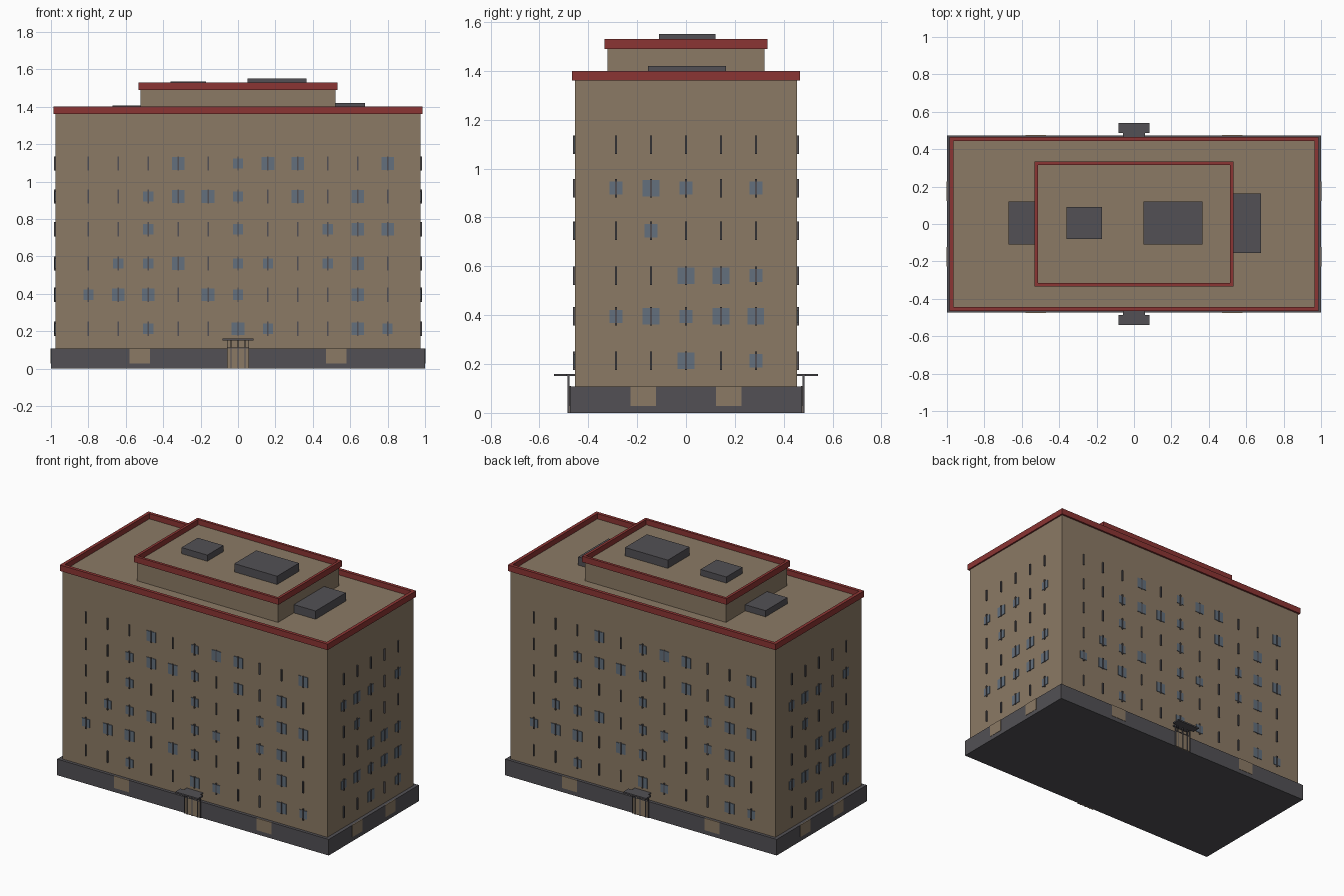
import bpy
import bmesh

cube = bpy.data.objects.get("Cube")
if cube:
    bpy.data.objects.remove(cube, do_unlink=True)


def material(name, r, g, b):
    mat = bpy.data.materials.new(name)
    mat.use_nodes = True
    mat.diffuse_color = (r, g, b, 1)
    mat.node_tree.nodes["Principled BSDF"].inputs["Base Color"].default_value = (r, g, b, 1)
    return mat


WALL = material("tan wall", 0.26, 0.195, 0.13)
DARK = material("dark grey", 0.085, 0.081, 0.09)
RED = material("red trim", 0.26, 0.035, 0.033)
GLASS = material("blue grey glass", 0.125, 0.16, 0.205)


def boxes(name, mat, extents):
    """One object made of boxes, each given as (x0, x1, y0, y1, z0, z1)."""
    bm = bmesh.new()
    for x0, x1, y0, y1, z0, z1 in extents:
        verts = bmesh.ops.create_cube(bm, size=1)["verts"]
        for v in verts:
            v.co.x = x0 if v.co.x < 0 else x1
            v.co.y = y0 if v.co.y < 0 else y1
            v.co.z = z0 if v.co.z < 0 else z1
    mesh = bpy.data.meshes.new(name)
    bm.to_mesh(mesh)
    bm.free()
    mesh.materials.append(mat)
    obj = bpy.data.objects.new(name, mesh)
    bpy.context.collection.objects.link(obj)
    return obj


def block(x, y, z0, z1):
    return (-x, x, -y, y, z0, z1)


def rim(x, y, t, z0, z1):
    """Four walls of thickness t around a rectangle."""
    return [(-x, x, -y, t - y, z0, z1), (-x, x, y - t, y, z0, z1),
            (-x, t - x, t - y, y - t, z0, z1), (x - t, x, t - y, y - t, z0, z1)]


def on_side(side, u0, u1, d0, d1, z0, z1):
    """Box on one facade: u runs to the viewer's right, d is outward distance."""
    return {"front": (u0, u1, -d1, -d0, z0, z1),
            "back": (-u1, -u0, d0, d1, z0, z1),
            "right": (d0, d1, u0, u1, z0, z1),
            "left": (-d1, -d0, -u1, -u0, z0, z1)}[side]


# Main masses
BODY_X, BODY_Y, BASE_X, BASE_Y = 0.976, 0.454, 1.0, 0.474
boxes("base", DARK, [block(BASE_X, BASE_Y, 0, 0.107)])
boxes("main_body", WALL, [block(BODY_X, BODY_Y, 0.1, 1.365)])
boxes("penthouse", WALL, [block(0.52, 0.322, 1.36, 1.495)])
boxes("main_parapet", RED, rim(0.986, 0.466, 0.022, 1.36, 1.4))
boxes("penthouse_parapet", RED, rim(0.532, 0.334, 0.018, 1.49, 1.53))

# Rooftop equipment
boxes("roof_units", DARK, [
    (-0.36, -0.17, -0.08, 0.09, 1.49, 1.536),
    (0.05, 0.365, -0.11, 0.12, 1.49, 1.55),
    (0.515, 0.68, -0.155, 0.163, 1.36, 1.42),
    (-0.67, -0.515, -0.11, 0.12, 1.36, 1.406)])

# Window patterns, bottom floor first: O wide pane, o small pane, . bar only
LONG = ["..o..Oo..Oo", "oOO.Oo...O.", ".ooO.oo.oO.",
        "..o..o..oOO", "..oOOo.O.O.", "...O.oOO..O"]
SHORT = ["..O.o", "oOoOO", "..OOo", ".o...", "oOo.o", "....."]
FLOORS = [0.213, 0.395, 0.562, 0.745, 0.92, 1.097]
HALF = {"O": 0.034, "o": 0.027}

for side in ("front", "back", "right", "left"):
    is_long = side in ("front", "back")
    pattern, pitch = (LONG, 0.16) if is_long else (SHORT, 0.143)
    wall, plinth = (BODY_Y, BASE_Y) if is_long else (BODY_X, BASE_X)
    bars, panes = [], []
    for z, row in zip(FLOORS, pattern):
        for i, kind in enumerate(row):
            u = (i - len(row) // 2) * pitch
            bars.append(on_side(side, u - 0.004, u + 0.004, wall - 0.01, wall + 0.008,
                                z - 0.038, z + 0.038))
            if kind in HALF:
                h = HALF[kind]
                panes.append(on_side(side, u - h, u + h, wall - 0.004, wall + 0.004,
                                     z - h, z + h))
    boxes(side + "_window_bars", DARK, bars)
    boxes(side + "_window_panes", GLASS, panes)

    # Tan panels in the base
    centre, half = (0.525, 0.055) if is_long else (0.175, 0.053)
    boxes(side + "_base_panels", WALL, [
        on_side(side, s * centre - half, s * centre + half, plinth - 0.004, plinth + 0.002,
                0.028, 0.108) for s in (-1, 1)])

# Entrances with a canopy, front and back
for side in ("front", "back"):
    boxes(side + "_door_panel", WALL,
          [on_side(side, -0.058, 0.058, 0.47, 0.48, 0, 0.11)])
    boxes(side + "_door_frame", DARK,
          [on_side(side, u - 0.002, u + 0.002, 0.476, 0.484, 0, 0.15)
           for u in (-0.058, -0.038, 0, 0.038, 0.058)]
          + [on_side(side, -0.058, 0.058, 0.476, 0.483, 0.108, 0.112)])
    boxes(side + "_canopy", DARK, [
        on_side(side, -0.084, 0.084, 0.486, 0.54, 0.15, 0.16),
        on_side(side, -0.06, 0.06, 0.45, 0.486, 0.151, 0.159)])
